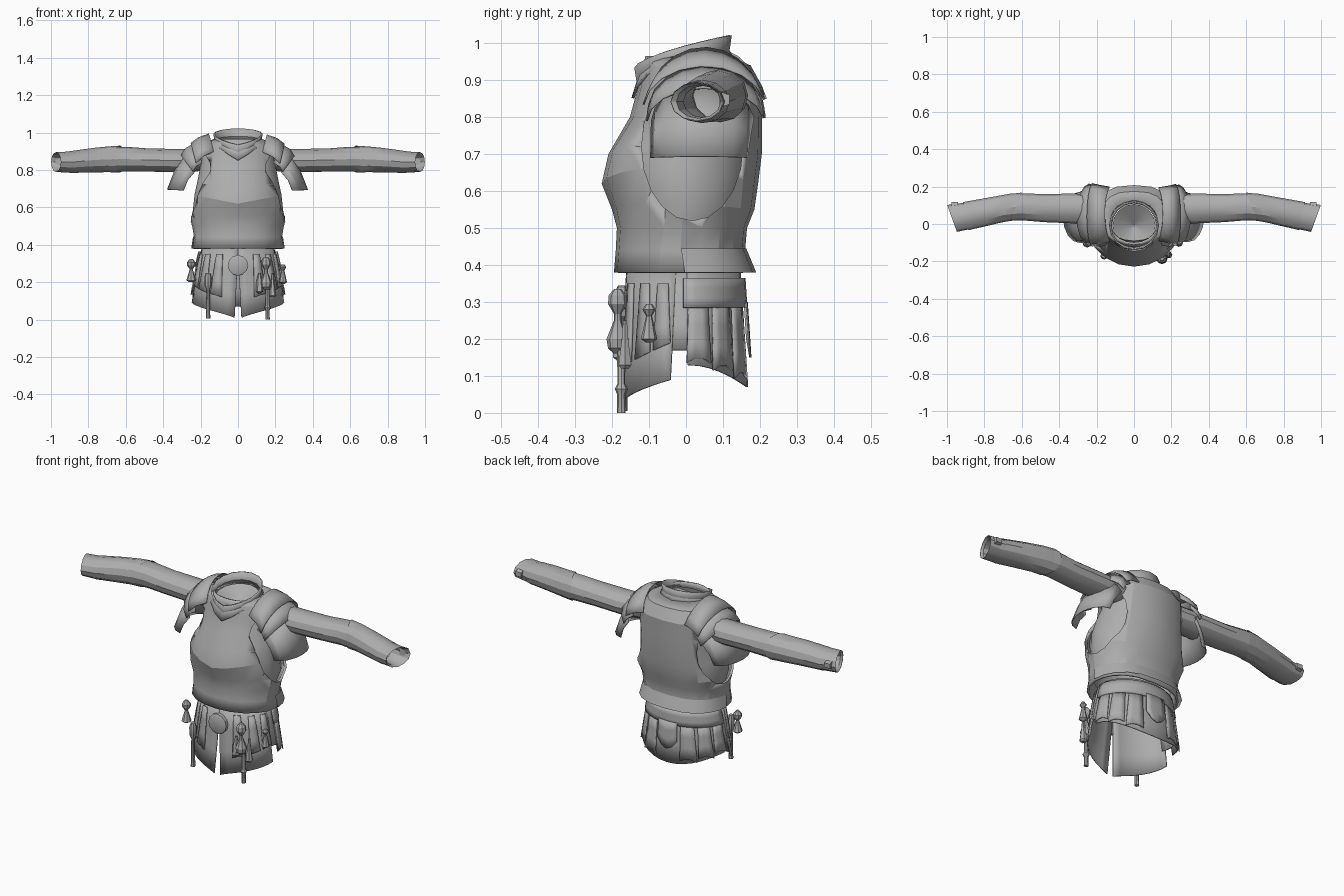
import bpy, bmesh, math
from math import sin, cos, pi, radians

old = bpy.data.objects.get("Cube")
if old:
    bpy.data.objects.remove(old, do_unlink=True)

grey = bpy.data.materials.new("worn_grey")
grey.use_nodes = True
grey.diffuse_color = (0.42, 0.42, 0.42, 1)
grey.node_tree.nodes["Principled BSDF"].inputs["Base Color"].default_value = (0.42, 0.42, 0.42, 1)


def finish(name, bm, angle):
    mesh = bpy.data.meshes.new(name)
    bm.to_mesh(mesh)
    bm.free()
    mesh.materials.append(grey)
    ob = bpy.data.objects.new(name, mesh)
    bpy.context.collection.objects.link(ob)
    bpy.ops.object.select_all(action='DESELECT')
    ob.select_set(True)
    bpy.context.view_layer.objects.active = ob
    bpy.ops.object.shade_smooth_by_angle(angle=radians(angle))
    return ob


def loft(name, rows, closed=True, cap_start=False, cap_end=False, angle=28):
    """Skin a surface through rows of points."""
    bm = bmesh.new()
    vs = [[bm.verts.new(p) for p in row] for row in rows]
    n = len(rows[0])
    for a, b in zip(vs, vs[1:]):
        for i in range(n if closed else n - 1):
            j = (i + 1) % n
            bm.faces.new((a[i], a[j], b[j], b[i]))
    if cap_start:
        bm.faces.new(vs[0][::-1])
    if cap_end:
        bm.faces.new(vs[-1])
    bmesh.ops.recalc_face_normals(bm, faces=bm.faces)
    return finish(name, bm, angle)


def spin(name, profile, x, y, sides=8):
    """Turned part standing at x, y from (radius, height) pairs."""
    rows = [[(x + r * cos(2 * pi * i / sides), y + r * sin(2 * pi * i / sides), z)
             for i in range(sides)] for r, z in profile]
    return loft(name, rows, True, True, True)


def thicken(ob, t):
    m = ob.modifiers.new("thickness", 'SOLIDIFY')
    m.thickness = t
    m.offset = -1


def body_ring(z, hw, front, back, keel=0.0, rise=0.0, n=20, grow=0.0):
    """Body section: keel sharpens the front, rise lifts the front's sides."""
    pts = []
    for i in range(n):
        a = 2 * pi * i / n - pi / 2
        c, s = cos(a), sin(a)
        k = 0.75 if s > 0 else 0.95
        x = math.copysign(abs(c) ** k, c) * (hw + grow)
        mid = (front + back) / 2
        depth = s if s > 0 else -abs(s) ** (1 + keel)
        y = mid + depth * ((back - front) / 2 + grow)
        pts.append((x, y, z + (rise * abs(c) if s < 0 else rise * (1 - s))))
    return pts


# Breast and back plate, with a ridge that climbs from the middle to the arms
torso = [(.38, .245, -.195, .165), (.44, .235, -.19, .16), (.50, .245, -.187, .165, .1),
         (.55, .268, -.2, .185, .2, .02), (.62, .257, -.228, .195, .25, .05),
         (.70, .242, -.21, .205, .25, .04), (.80, .23, -.152, .205, .15),
         (.88, .22, -.13, .208), (.94, .185, -.115, .175), (.965, .13, -.11, .12)]
cuirass = loft("cuirass", [body_ring(*r) for r in torso], angle=19)
thicken(cuirass, .012)

# Arm openings cut through the plate
for side, label in ((1, "left"), (-1, "right")):
    rows = [[(side * x, .017 + .137 * cos(2 * pi * i / 20), .72 + .2 * sin(2 * pi * i / 20))
             for i in range(20)] for x in (.09, .45)]
    cutter = loft(label + "_armhole_cutter", rows, True, True, True)
    cutter.hide_render = True
    cutter.hide_viewport = True
    cutter.display_type = 'WIRE'
    cut = cuirass.modifiers.new("armhole", 'BOOLEAN')
    cut.operation = 'DIFFERENCE'
    cut.solver = 'EXACT'
    cut.object = cutter

# Padded shirt under the plate
loft("undershirt", [body_ring(*r, grow=-.025) for r in torso[1:-1]])

# Flared rim at the back of the waist
rim = [body_ring(.445, .24, -.19, .163), body_ring(.38, .25, -.197, .19)]
loft("back_waist_rim", [r[5:16] for r in rim], False)

# Collar, high behind and low with a point in front, and the neck floor
N = 16


def collar_ring(r, z_front, z_back, point=0.0):
    row = []
    for i in range(N):
        a = 2 * pi * i / N - pi / 2
        f = (1 + sin(a)) / 2
        z = z_front + (z_back - z_front) * max(f, 0) ** .6 - point * max(0, -sin(a)) ** 8
        row.append((r * cos(a), -.008 + r * sin(a), z))
    return row


collar = loft("collar", [collar_ring(.132, .9, .95, .05), collar_ring(.118, .915, .98, .02),
                         collar_ring(.124, .935, 1.022)])
thicken(collar, .008)
loft("neck_floor", [collar_ring(.115, .91, .96), collar_ring(.002, .88, .88)])


def arc(x_end, x_top, yc, ry, zc, rz, a0, a1, n=9):
    """Curve over the shoulder from front to back."""
    row = []
    for i in range(n):
        t = i / (n - 1)
        a = radians(a0 + (a1 - a0) * t)
        row.append((x_end + (x_top - x_end) * sin(pi * t), yc - ry * cos(a), zc + rz * sin(a)))
    return row


def skirt_point(a, t, grow=0.0):
    """Point on the flaring skirt: a is the direction in degrees, t runs down."""
    a = radians(a)
    hw = .195 + .072 * t ** .8 + grow
    ry = .155 + .025 * t + grow
    return hw * cos(a), -.007 + ry * sin(a)


def panel(name, a0, a1, top, hem, grow=0.0, n=7, narrow=0.0):
    """Skirt panel between two directions; hem gives its height by fraction."""
    rows = []
    for k in range(4):
        row = []
        for i in range(n):
            f = i / (n - 1)
            z = top + (hem(f) - top) * k / 3
            t = (.38 - z) / .38
            spread = (f - .5) * (1 - narrow * (1 - k / 3)) + .5
            row.append((*skirt_point(a0 + (a1 - a0) * spread, t, grow), z))
        rows.append(row)
    ob = loft(name, rows, False)
    thicken(ob, .006)


def mirrored(row, s):
    return [(s * x, y, z) for x, y, z in row]


arm_rings = [(.17, .08, .855, .07, .06), (.32, .083, .85, .08, .062), (.48, .085, .853, .075, .062),
             (.6, .092, .858, .072, .066), (.66, .09, .857, .073, .067), (.75, .072, .855, .072, .064),
             (.87, .046, .842, .072, .058), (.973, .03, .842, .072, .053)]


def arm_ring(x, cy, cz, ry, rz, grow=0.0, slant=0.0):
    row = []
    for i in range(12):
        a = 2 * pi * i / 12
        row.append((x + slant * cos(a), cy + (ry + grow) * cos(a), cz + (rz + grow) * sin(a)))
    return row


for s, label in ((1, "left"), (-1, "right")):
    # Sleeve, forearm guard and cuff
    rows = [arm_ring(*r, slant=.026 if i == 7 else 0) for i, r in enumerate(arm_rings)]
    loft(label + "_sleeve", [mirrored(r, s) for r in rows])
    guard = [arm_ring(.63, .092, .858, .07, .066, .006, -.03),
             arm_ring(.69, .085, .857, .071, .066, .003, -.01),
             arm_ring(.78, .066, .852, .072, .062, .003),
             arm_ring(.9, .042, .842, .072, .055, .003, .015)]
    loft(label + "_forearm_guard", [mirrored(r, s) for r in guard])
    inner = [arm_ring(.972, .03, .842, .072, .053, -.001, .026),
             arm_ring(.96, .034, .842, .06, .045, 0, .02), arm_ring(.88, .048, .842, .055, .043)]
    loft(label + "_cuff_lining", [mirrored(r, s) for r in inner])
    strap = [[(x, y, z) for y, z in ((.09, .87), (.118, .86), (.118, .835), (.09, .825))]
             for x in (.94, .975)]
    loft(label + "_wrist_strap", [mirrored(r, s) for r in strap], True, True, True)

    # Overlapping shoulder plates
    lames = [("upper", (.13, .155, .05, .155, .83, .16, 25, 160), (.225, .25, .05, .168, .825, .115, 5, 168)),
             ("middle", (.19, .225, .052, .155, .82, .122, 8, 165), (.24, .305, .052, .16, .79, .09, 0, 175)),
             ("lower", (.23, .28, .045, .14, .79, .095, 0, 175), (.29, .375, .035, .132, .69, .004, 0, 180))]
    for name, inside, outside in lames:
        a, b = arc(*inside), arc(*outside)
        mid = [tuple((p + q) / 2 + d for p, q, d in zip(u, v, (.008, 0, .005))) for u, v in zip(a, b)]
        plate = loft(label + "_" + name + "_shoulder_plate", [mirrored(r, s) for r in (a, mid, b)], False)
        thicken(plate, .005 * s)

    # Front skirt half with a centre slit, its strips, and the hip piece behind the side gap
    def d(a, s=s):
        return a if s > 0 else 180 - a
    panel(label + "_front_skirt", d(-86), d(-12), .38, lambda f: .01 + .08 * f ** .8, 0, 9, -.11)
    panel(label + "_hip_lining", d(-16), d(10), .38, lambda f: .17, -.003, 4)
    for k, a in enumerate((-62, -40, -20)):
        low = .12 + .025 * k
        panel(f"{label}_front_strip_{k + 1}", d(a - 8), d(a + 8), .35,
              lambda f, low=low: low + .02 * f, .008, 3, .35)
    # Rear strips on each side
    for k, a in enumerate((14, 38, 62)):
        low = .135 - .02 * k
        panel(f"{label}_rear_strip_{k + 1}", d(a - 11), d(a + 11), .29,
              lambda f, low=low: low + .015 * sin(pi * f), .008, 4, .15)

# Rear skirt, hip band and centre flap
panel("rear_skirt", 4, 176, .38, lambda f: .13 - .06 * sin(pi * f) ** 2, 0, 17)
panel("rear_hip_band", 0, 180, .365, lambda f: .285, .012, 17)
panel("rear_flap", 76, 104, .3, lambda f: .2 - .05 * sin(pi * f), .014, 5)

# Round buckle
disc = [[(r * cos(2 * pi * i / 12), y, .29 + r * sin(2 * pi * i / 12)) for i in range(12)]
        for r, y in ((.055, -.165), (.055, -.184), (.042, -.19))]
loft("belt_buckle", disc, True, True, True)

# Hanging gear on the belt
flask = [(.01, .335), (.024, .318), (.026, .295), (.01, .268), (.01, .25), (.03, .2), (.026, .175), (.01, .16)]
spin("flask", flask, .15, -.185)
spin("flask_rod", [(.012, .17), (.01, .08), (.018, .065), (.011, .05), (.012, 0)], .158, -.175)
spin("small_pouch", [(.008, .325), (.024, .305), (.022, .288), (.008, .27), (.026, .21), (.01, .2)], -.25, -.1)
spin("left_pouch", [(.008, .295), (.018, .28), (.008, .262), (.022, .2), (.008, .19)], .24, -.1)
spin("dagger", [(.012, .25), (.02, .225), (.018, .18), (.009, .16), (.012, .005)], -.16, -.17)
spin("tassel", [(.006, .25), (.01, .2), (.02, .13), (.012, .12)], .185, -.165, 6)
spin("key_ring", [(.006, .25), (.018, .2), (.02, .15), (.006, .14)], .115, -.18, 6)
